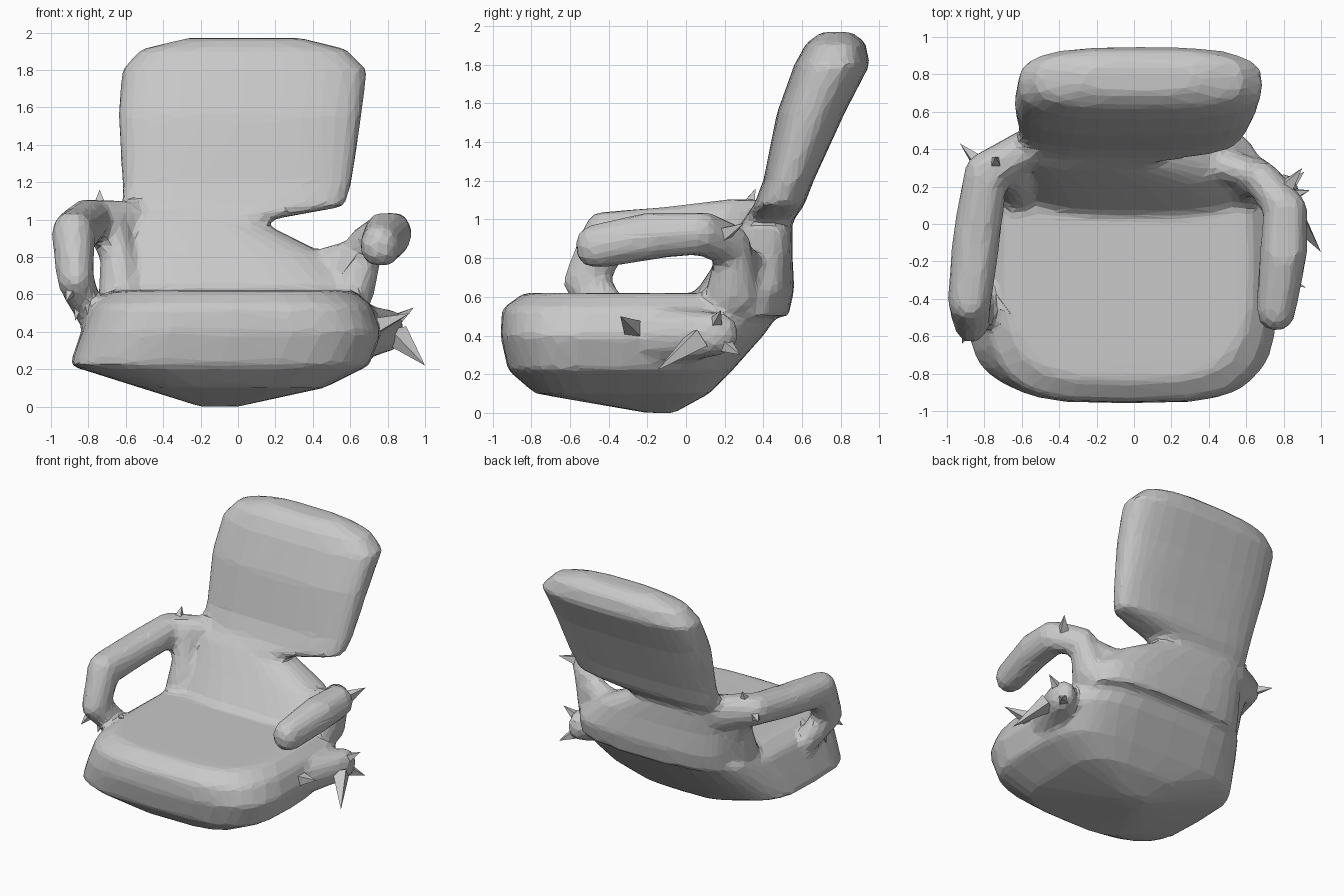
import bpy
import bmesh
import math
from mathutils import Vector

cube = bpy.data.objects.get("Cube")
if cube:
    bpy.data.objects.remove(cube, do_unlink=True)

# One plain grey for the whole chair
grey = bpy.data.materials.new("plain_grey")
grey.use_nodes = True
colour = (0.58, 0.58, 0.58, 1)
grey.diffuse_color = colour
for node in grey.node_tree.nodes:
    if node.type == "BSDF_PRINCIPLED":
        node.inputs["Base Color"].default_value = colour
        node.inputs["Roughness"].default_value = 0.9


def hull(bm, points):
    """Closed convex solid around the points."""
    part = bmesh.new()
    for p in points:
        part.verts.new(p)
    result = bmesh.ops.convex_hull(part, input=part.verts[:])
    loose = [v for v in part.verts if not v.link_faces]
    bmesh.ops.delete(part, geom=loose, context="VERTS")
    bmesh.ops.recalc_face_normals(part, faces=part.faces[:])
    mesh = bpy.data.meshes.new("hull_part")
    part.to_mesh(mesh)
    part.free()
    bm.from_mesh(mesh)
    bpy.data.meshes.remove(mesh)


def ring(z, x0, x1, y0, y1, power):
    """Rounded rectangle at height z."""
    points = []
    for i in range(32):
        a = math.tau * i / 32
        c, s = math.cos(a), math.sin(a)
        px = math.copysign(abs(c) ** (2 / power), c)
        py = math.copysign(abs(s) ** (2 / power), s)
        points.append(Vector(((x0 + x1 + (x1 - x0) * px) / 2,
                              (y0 + y1 + (y1 - y0) * py) / 2, z)))
    return points


def blob(x, y, z, rx, ry, rz):
    """Points of a coarse ellipsoid."""
    points = []
    for j in range(1, 6):
        t = math.pi * j / 6
        for i in range(10):
            a = math.tau * i / 10
            points.append(Vector((x + rx * math.sin(t) * math.cos(a),
                                  y + ry * math.sin(t) * math.sin(a),
                                  z + rz * math.cos(t) * 1.1)))
    return points


def chain(bm, sections):
    for a, b in zip(sections, sections[1:]):
        hull(bm, a + b)


def finish(name, bm):
    mesh = bpy.data.meshes.new(name)
    bm.to_mesh(mesh)
    bm.free()
    mesh.materials.append(grey)
    ob = bpy.data.objects.new(name, mesh)
    bpy.context.collection.objects.link(ob)
    return ob


body = bmesh.new()

# Seat cushion with sagging underside
chain(body, [ring(*r, 3.6) for r in (
    (0.0, -0.2, 0.0, -0.2, -0.06),
    (0.1, -0.52, 0.46, -0.78, 0.12),
    (0.22, -0.9, 0.7, -0.92, 0.24),
    (0.4, -0.84, 0.77, -0.96, 0.4),
    (0.54, -0.79, 0.72, -0.95, 0.5),
    (0.62, -0.68, 0.62, -0.84, 0.5))])

# Lower back, narrow neck and leaning back panel
chain(body, [ring(*r, 2.9) for r in (
    (0.5, -0.64, 0.66, 0.0, 0.53),
    (0.64, -0.64, 0.66, 0.06, 0.56),
    (0.82, -0.63, 0.46, 0.18, 0.55),
    (0.99, -0.62, 0.12, 0.29, 0.55),
    (1.07, -0.62, 0.57, 0.35, 0.61),
    (1.2, -0.62, 0.61, 0.4, 0.66),
    (1.55, -0.64, 0.66, 0.47, 0.82),
    (1.8, -0.62, 0.69, 0.56, 0.95),
    (1.91, -0.52, 0.58, 0.62, 0.93),
    (1.97, -0.28, 0.34, 0.7, 0.86))])

# Right armrest looping from the seat front to the back
chain(body, [blob(*b) for b in (
    (-0.79, -0.38, 0.5, 0.08, 0.11, 0.08),
    (-0.87, -0.52, 0.68, 0.1, 0.12, 0.1),
    (-0.88, -0.41, 0.92, 0.12, 0.13, 0.12),
    (-0.84, -0.05, 0.96, 0.13, 0.12, 0.11),
    (-0.79, 0.28, 1.0, 0.12, 0.11, 0.11),
    (-0.55, 0.42, 0.97, 0.12, 0.1, 0.13))])

# Right wing between the seat and the armrest
chain(body, [blob(*b) for b in (
    (-0.62, 0.2, 0.58, 0.13, 0.14, 0.1),
    (-0.64, 0.28, 0.8, 0.1, 0.13, 0.1),
    (-0.7, 0.32, 1.0, 0.11, 0.1, 0.1))])

# Left armrest, open at the front, with its wing
chain(body, [blob(*b) for b in (
    (0.76, -0.46, 0.86, 0.11, 0.12, 0.11),
    (0.8, -0.15, 0.92, 0.13, 0.12, 0.12),
    (0.81, 0.08, 0.93, 0.12, 0.1, 0.11),
    (0.68, 0.25, 0.86, 0.1, 0.09, 0.1),
    (0.6, 0.24, 0.6, 0.13, 0.15, 0.1))])

# Low web joining the left wing to the back
chain(body, [blob(*b) for b in (
    (0.66, 0.26, 0.8, 0.1, 0.08, 0.1),
    (0.4, 0.34, 0.7, 0.15, 0.1, 0.12),
    (0.1, 0.4, 0.8, 0.15, 0.12, 0.15))])

# Torn side flap
chain(body, [blob(*b) for b in (
    (0.66, -0.1, 0.4, 0.12, 0.25, 0.14),
    (0.8, 0.14, 0.41, 0.09, 0.14, 0.11))])

# Fuse into one skin, then coarsen into irregular flat facets
shell = finish("armchair_shell", body)
remesh = shell.modifiers.new("fuse", "REMESH")
remesh.mode = "VOXEL"
remesh.voxel_size = 0.025
soften = shell.modifiers.new("soften", "SMOOTH")
soften.factor = 0.5
soften.iterations = 6
coarsen = shell.modifiers.new("coarsen", "DECIMATE")
coarsen.ratio = 0.065

# Ragged pointed scraps: tip position, then base position
fringe = bmesh.new()
for tip, base in (
        ((0.94, 0.18, 0.53), (0.78, 0.14, 0.42)),
        ((0.91, 0.28, 0.3), (0.78, 0.16, 0.38)),
        ((1.0, -0.15, 0.22), (0.85, 0.06, 0.38)),
        ((0.92, -0.34, 0.5), (0.7, -0.26, 0.42)),
        ((0.9, 0.3, 0.98), (0.78, 0.15, 0.9)),
        ((-0.93, 0.43, 1.0), (-0.78, 0.28, 0.98)),
        ((-0.74, 0.36, 1.16), (-0.74, 0.3, 1.02)),
        ((-0.92, -0.64, 0.56), (-0.86, -0.5, 0.68)),
        ((-0.87, -0.5, 0.46), (-0.84, -0.46, 0.62)),
        ((-0.66, -0.48, 0.62), (-0.78, -0.38, 0.54))):
    t, b = Vector(tip), Vector(base)
    side = (t - b).orthogonal().normalized() * 0.07
    across = (t - b).normalized().cross(side)
    hull(fringe, [t, b + side, b - side, b + across, b - across])
finish("ragged_fringe", fringe)
